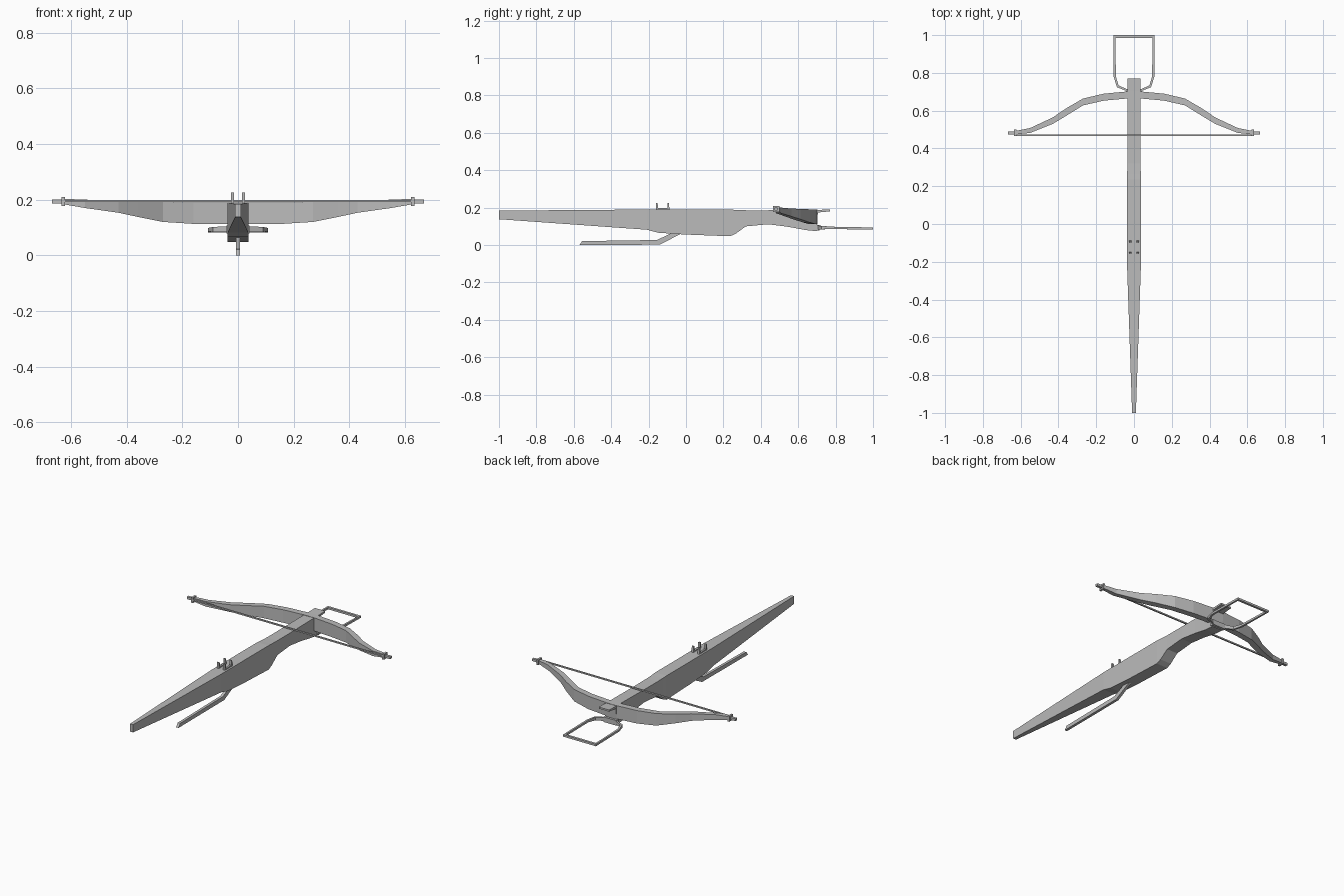
import bpy, bmesh
from mathutils import Vector

grey = bpy.data.materials.new("grey")
grey.diffuse_color = (0.5, 0.5, 0.5, 1)


def loft(name, rings, closed=False):
    """Skin a chain of equal-sized rings, capping the ends unless closed."""
    me = bpy.data.meshes.new(name)
    bm = bmesh.new()
    vs = [[bm.verts.new(p) for p in r] for r in rings]
    n = len(vs[0])
    for a, b in zip(vs, vs[1:] + (vs[:1] if closed else [])):
        for i in range(n):
            j = (i + 1) % n
            bm.faces.new((a[i], a[j], b[j], b[i]))
    if not closed:
        bm.faces.new(vs[0])
        bm.faces.new(vs[-1][::-1])
    bmesh.ops.recalc_face_normals(bm, faces=bm.faces[:])
    bm.to_mesh(me)
    bm.free()
    me.materials.append(grey)
    ob = bpy.data.objects.new(name, me)
    bpy.context.collection.objects.link(ob)
    return ob


def box(name, x0, x1, y0, y1, z0, z1):
    return loft(name, [[(x, y0, z0), (x, y1, z0), (x, y1, z1), (x, y0, z1)]
                       for x in (x0, x1)])


def along_y(y, hw, zb, zt):
    return [(-hw, y, zb), (hw, y, zb), (hw, y, zt), (-hw, y, zt)]


# Tiller (stock): y, half width, underside, top
loft("stock", [along_y(*s) for s in (
    (-1.0, 0.010, 0.138, 0.184), (-0.21, 0.037, 0.082, 0.19),
    (-0.15, 0.037, 0.066, 0.19), (0.0, 0.037, 0.056, 0.19),
    (0.235, 0.037, 0.047, 0.19), (0.265, 0.036, 0.06, 0.188),
    (0.32, 0.035, 0.10, 0.186), (0.44, 0.035, 0.111, 0.186),
    (0.55, 0.034, 0.097, 0.187), (0.64, 0.034, 0.08, 0.188),
    (0.70, 0.034, 0.074, 0.188), (0.705, 0.034, 0.174, 0.188),
    (0.77, 0.034, 0.18, 0.19))])

# Bow limbs: x, inner y, outer y, underside, top
limb = [(0.03, 0.665, 0.702, 0.112, 0.19), (0.16, 0.653, 0.690, 0.113, 0.19),
        (0.27, 0.628, 0.664, 0.120, 0.191), (0.36, 0.572, 0.612, 0.138, 0.193),
        (0.43, 0.530, 0.564, 0.153, 0.195), (0.55, 0.482, 0.508, 0.170, 0.20),
        (0.63, 0.474, 0.492, 0.184, 0.203)]
full = [(-x, *r) for x, *r in reversed(limb)] + limb
loft("bow", [[(x, a, zb), (x, b, zb), (x, b, zt), (x, a, zt)]
             for x, a, b, zb, zt in full])

# Limb tips and string nocks
for side, s in (("left", -1), ("right", 1)):
    box("bow_tip_" + side, s * 0.615, s * 0.668, 0.474, 0.490, 0.186, 0.20)
    box("nock_" + side, s * 0.622, s * 0.634, 0.465, 0.499, 0.177, 0.209)

# Bow string
box("string", -0.63, 0.63, 0.467, 0.475, 0.191, 0.199)

# Foot stirrup, an open loop of flat bar: outer point, inner point, underside, top
half = [(0.035, 0.702, 0.038, 0.714, 0.084, 0.104),
        (0.090, 0.724, 0.082, 0.734, 0.084, 0.102),
        (0.108, 0.780, 0.096, 0.782, 0.086, 0.098),
        (0.108, 1.0, 0.098, 0.986, 0.082, 0.094)]
stirrup = half + [(-a, b, -c, d, e, f) for a, b, c, d, e, f in reversed(half)]
loft("stirrup", [[(a, b, e), (c, d, e), (c, d, f), (a, b, f)]
                 for a, b, c, d, e, f in stirrup])
box("stirrup_mount", -0.042, 0.042, 0.692, 0.715, 0.078, 0.108)

# Trigger lever: y and z of the lower edge, then of the upper edge
loft("trigger_lever", [[(-0.008, y0, z0), (0.008, y0, z0),
                        (0.008, y1, z1), (-0.008, y1, z1)]
                       for y0, z0, y1, z1 in (
    (-0.57, 0.0, -0.555, 0.021), (-0.14, 0.002, -0.155, 0.027),
    (-0.02, 0.064, -0.06, 0.072))])

# String catch: a rail and two prongs on each side
for side, s in (("left", -1), ("right", 1)):
    box("catch_rail_" + side, s * 0.014, s * 0.026, -0.16, -0.09, 0.186, 0.197)
    for i, y in enumerate((-0.16, -0.10)):
        loft(f"catch_prong_{side}_{i}", [
            [(s * 0.014, y, z), (s * 0.026, y, z),
             (s * 0.026, y + d, z), (s * 0.014, y + d, z)]
            for z, d in ((0.19, 0.012), (0.225, 0.008))])
